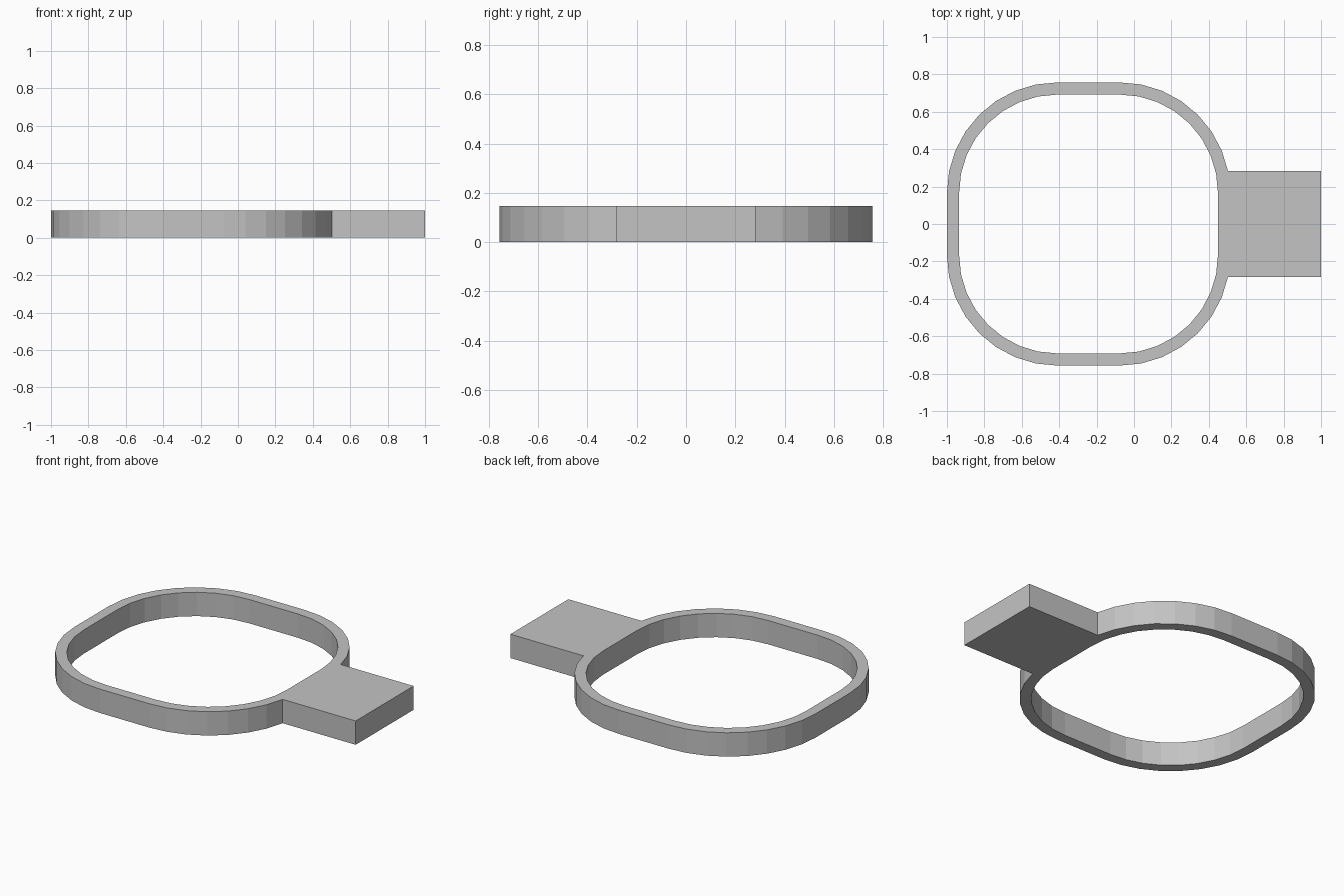
import bpy
import bmesh
from math import sin, cos, pi

cube = bpy.data.objects.get("Cube")
if cube:
    bpy.data.objects.remove(cube, do_unlink=True)

HEIGHT = 0.147
CENTER_X = -0.243
FLAT = 0.167          # half length of the straight sides
OUTER_R, INNER_R = 0.59, 0.525
STEPS = 8             # facets per rounded corner

grey = bpy.data.materials.new("plain grey")
grey.use_nodes = True
colour = (0.55, 0.55, 0.55, 1)
grey.diffuse_color = colour
grey.node_tree.nodes["Principled BSDF"].inputs["Base Color"].default_value = colour


def rounded_square(bm, radius):
    """Loop of vertices, counter-clockwise from the right side's upper end."""
    loop = []
    for corner, (sx, sy) in enumerate([(1, 1), (-1, 1), (-1, -1), (1, -1)]):
        for i in range(STEPS + 1):
            a = (corner + i / STEPS) * pi / 2
            loop.append(bm.verts.new((CENTER_X + sx * FLAT + radius * cos(a),
                                      sy * FLAT + radius * sin(a), 0)))
    return loop


bm = bmesh.new()

# Rounded square band
outer = rounded_square(bm, OUTER_R)
inner = rounded_square(bm, INNER_R)
count = len(outer)
for i in range(count):
    j = (i + 1) % count
    bm.faces.new((outer[i], outer[j], inner[j], inner[i]))

# Rectangular tab, joined to the band one facet past each end of the right side
low, high = outer[-2], outer[1]
tab_end = [bm.verts.new((1, v.co.y, 0)) for v in (low, high)]
bm.faces.new([low, *tab_end, high, outer[0], outer[-1]])

bmesh.ops.recalc_face_normals(bm, faces=bm.faces)
for face in bm.faces:
    face.normal_update()
    if face.normal.z < 0:
        face.normal_flip()

mesh = bpy.data.meshes.new("band_with_tab")
bm.to_mesh(mesh)
bm.free()
mesh.materials.append(grey)
band = bpy.data.objects.new("band_with_tab", mesh)
bpy.context.collection.objects.link(band)

# Raise the flat outline to its full height
solid = band.modifiers.new("height", "SOLIDIFY")
solid.thickness = HEIGHT
solid.offset = 1
